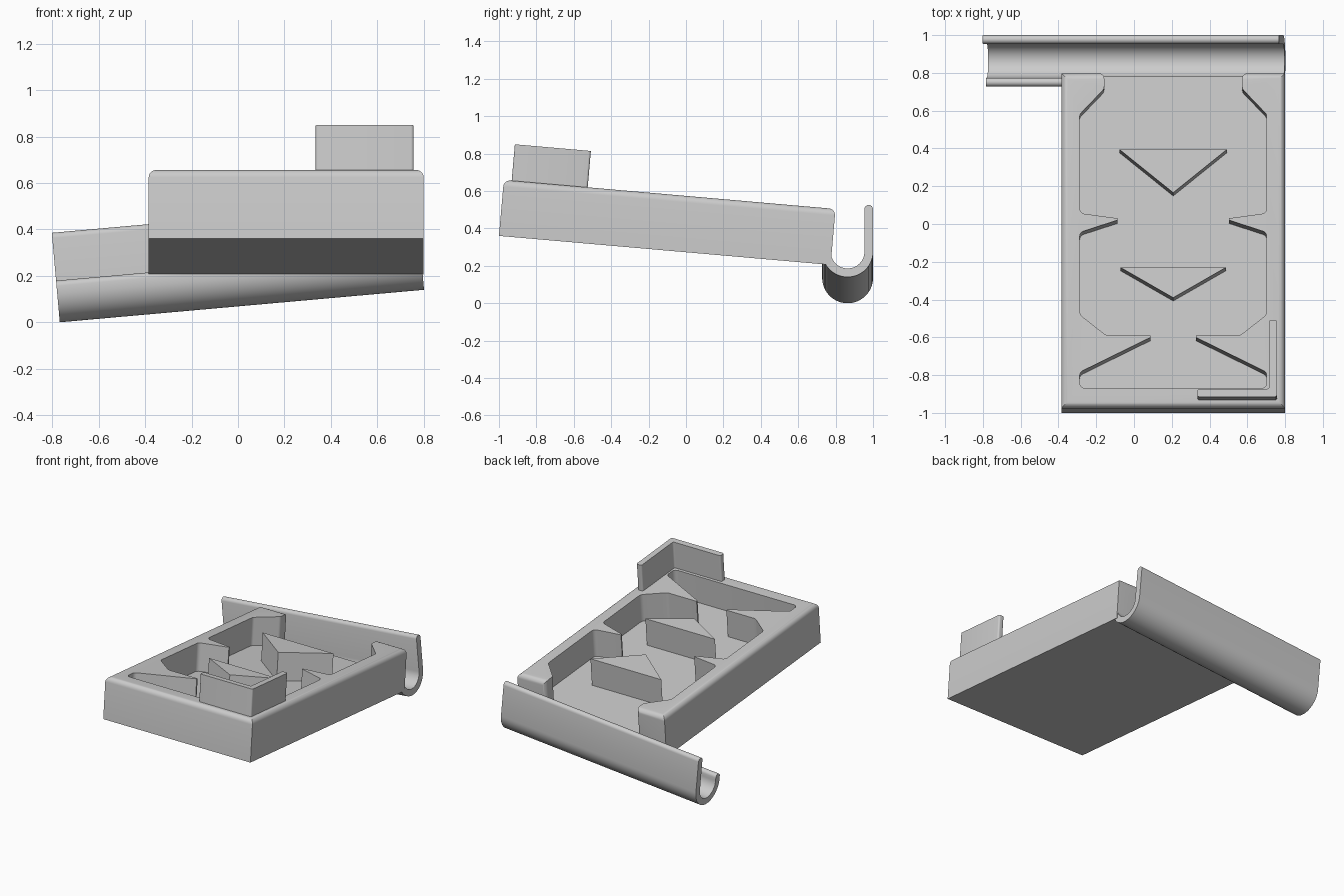
import bpy, bmesh
from math import radians, pi, sin, cos, atan2
from mathutils import Matrix, Vector

if "Cube" in bpy.data.objects:
    bpy.data.objects.remove(bpy.data.objects["Cube"], do_unlink=True)

GREY = (0.6, 0.6, 0.6, 1)
mat = bpy.data.materials.new("plain grey")
mat.use_nodes = True
mat.diffuse_color = GREY
mat.node_tree.nodes["Principled BSDF"].inputs["Base Color"].default_value = GREY

MID = 0.2075                                # tray centre line
TRAY = Matrix.Translation((0, -1, 0.36)) @ Matrix.Rotation(radians(-5), 4, "X")


def finish(name, bm, matrix):
    bmesh.ops.recalc_face_normals(bm, faces=bm.faces)
    mesh = bpy.data.meshes.new(name)
    bm.to_mesh(mesh)
    bm.free()
    obj = bpy.data.objects.new(name, mesh)
    bpy.context.collection.objects.link(obj)
    obj.matrix_world = matrix
    mesh.materials.append(mat)
    return obj


def smooth(obj):
    bpy.ops.object.select_all(action="DESELECT")
    obj.select_set(True)
    bpy.context.view_layer.objects.active = obj
    bpy.ops.object.shade_smooth_by_angle(angle=radians(30))


def rounded(corners, steps=6):
    """Outline from (x, y, radius) corners, with each radius turned into an arc."""
    out = []
    for i, (x, y, r) in enumerate(corners):
        p = Vector((x, y))
        if r == 0:
            out.append(p)
            continue
        a = (Vector(corners[i - 1][:2]) - p).normalized()
        b = (Vector(corners[(i + 1) % len(corners)][:2]) - p).normalized()
        half = a.angle(b) / 2
        centre = p + (a + b).normalized() * (r / sin(half))
        start = p + a * (r * cos(half) / sin(half)) - centre
        end = p + b * (r * cos(half) / sin(half)) - centre
        turn = atan2(start.x * end.y - start.y * end.x, start.dot(end))
        for k in range(steps + 1):
            out.append(centre + Matrix.Rotation(turn * k / steps, 2) @ start)
    return out


def prism(name, outline, low, high, matrix):
    bm = bmesh.new()
    face = bm.faces.new([bm.verts.new((p[0], p[1], low)) for p in outline])
    side = bmesh.ops.extrude_face_region(bm, geom=[face])["geom"]
    verts = [v for v in side if isinstance(v, bmesh.types.BMVert)]
    bmesh.ops.translate(bm, vec=(0, 0, high - low), verts=verts)
    return finish(name, bm, matrix)


# Tray block with rounded upper rim
W, L, H, FLOOR = 1.185, 1.78, 0.3, 0.1
bm = bmesh.new()
bmesh.ops.create_cube(bm, size=1, matrix=Matrix.Translation((MID, L / 2, H / 2))
                      @ Matrix.Diagonal((W, L, H, 1)))
rim = [e for e in bm.edges if all(v.co.z > H - 0.01 for v in e.verts)]
bmesh.ops.bevel(bm, geom=rim, offset=0.035, segments=6, profile=0.5, affect="EDGES")
tray = finish("tray", bm, TRAY)

# Basin with side baffles, open at the back; half outline mirrored
half = [(0.495, 0.104, 0.03), (0.495, 0.19, 0.03), (0.12, 0.375, 0), (0.12, 0.386, 0),
        (0.355, 0.386, 0.04), (0.495, 0.496, 0.04), (0.495, 0.933, 0.03),
        (0.295, 0.998, 0), (0.295, 1.008, 0), (0.495, 1.035, 0.03),
        (0.495, 1.56, 0.03), (0.365, 1.696, 0.03), (0.365, L + 0.001, 0.03),
        (0.45, L + 0.001, 0), (0.45, L + 0.1, 0)]
right = [(MID + x, y, r) for x, y, r in half]
left = [(MID - x, y, r) for x, y, r in reversed(half)]
cutter = prism("basin_cutter", rounded(right + left), FLOOR, H + 0.1, TRAY)
cutter.hide_render = True
cut = tray.modifiers.new("basin", "BOOLEAN")
cut.operation, cut.solver, cut.object = "DIFFERENCE", "EXACT", cutter
bpy.context.view_layer.objects.active = tray
tray.select_set(True)
bpy.ops.object.modifier_apply(modifier=cut.name)
bpy.data.objects.remove(cutter, do_unlink=True)
smooth(tray)

# Wedge-shaped flow dividers on the basin floor
for name, reach, back, tip in (("rear_divider", 0.285, 1.374, 1.144),
                               ("front_divider", 0.28, 0.747, 0.586)):
    prism(name, [(MID - reach, back), (MID, tip), (MID + reach, back)],
          FLOOR - 0.01, H, TRAY)

# L-shaped corner stop
x0, x1, y0, y1, t = 0.335, 0.757, 0.042, 0.45, 0.042
smooth(prism("corner_stop", rounded([
    (x0, y0, 0.012), (x1, y0, 0.012), (x1, y1, 0.012), (x1 - t, y1, 0.012),
    (x1 - t, y0 + t, 0.012), (x0, y0 + t, 0.012)]), H - 0.01, 0.495, TRAY))

# Sloping drain gutter: J profile with a short front lip and a tall back wall
R, r, lip, wall = 0.136, 0.09, 0.18, 0.387
edge = [(R * cos(a), R + R * sin(a)) for a in (pi + pi * k / 32 for k in range(33))]
inner = [(r * cos(a), R + r * sin(a)) for a in (-pi * k / 32 for k in range(33))]


def cap(height, side):
    """Rounded end of a gutter wall, running from its +y to its -y face."""
    rad = (R - r) / 2
    return [(side * (R + r) / 2 + rad * cos(pi * k / 8),
             height - rad + rad * sin(pi * k / 8)) for k in range(9)]


profile = edge + cap(wall, 1) + inner + cap(lip, -1)
slope = atan2(0.14, 1.57)
axis = Vector((cos(slope), 0, sin(slope)))
up = Vector((-sin(slope), 0, cos(slope)))
frame = Matrix((Vector((0, 1, 0)), up, axis)).transposed().to_4x4()
smooth(prism("drain_gutter", profile, 0, 1.576,
             Matrix.Translation((-0.768, 1 - R, 0)) @ frame))
